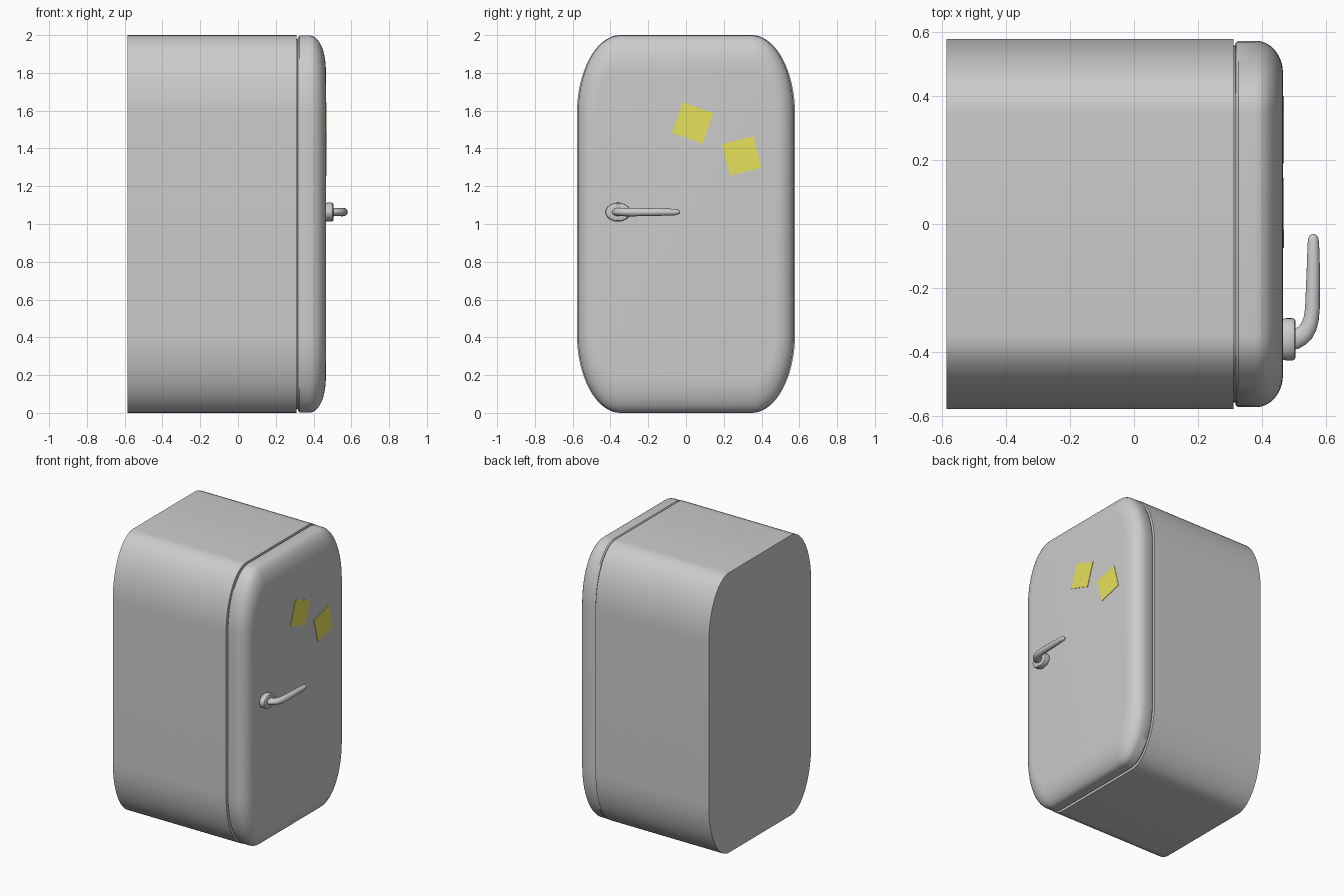
import bpy, bmesh, math

if "Cube" in bpy.data.objects:
    bpy.data.objects.remove(bpy.data.objects["Cube"])

HALF_Y, HALF_Z = 0.578, 1.0     # half width and half height
RY, RZ = 0.23, 0.42             # elliptical corner radii
SEG = 16


def outline(inset_y, inset_z):
    """Rounded rectangle in the yz plane, shrunk by the insets."""
    ry, rz = RY - inset_y, RZ - inset_z
    cy, cz = HALF_Y - RY, HALF_Z - RZ
    pts = []
    for k, (sy, sz) in enumerate([(1, 1), (-1, 1), (-1, -1), (1, -1)]):
        for i in range(SEG + 1):
            a = math.pi / 2 * (k + i / SEG)
            pts.append((sy * cy + ry * math.cos(a), 1 + sz * cz + rz * math.sin(a)))
    return pts


def finish(bm, name, angle=35):
    bmesh.ops.recalc_face_normals(bm, faces=bm.faces)
    me = bpy.data.meshes.new(name)
    bm.to_mesh(me)
    bm.free()
    ob = bpy.data.objects.new(name, me)
    bpy.context.collection.objects.link(ob)
    bpy.ops.object.select_all(action='DESELECT')
    ob.select_set(True)
    bpy.context.view_layer.objects.active = ob
    bpy.ops.object.shade_smooth_by_angle(angle=math.radians(angle))
    return ob


def loft(name, rings):
    """Skin a list of closed point rings and cap both ends."""
    bm = bmesh.new()
    loops = [[bm.verts.new(p) for p in ring] for ring in rings]
    n = len(loops[0])
    for a, b in zip(loops, loops[1:]):
        for i in range(n):
            j = (i + 1) % n
            bm.faces.new((a[i], a[j], b[j], b[i]))
    bm.faces.new(loops[0])
    bm.faces.new(loops[-1])
    return finish(bm, name)


def slab(name, sections):
    return loft(name, [[(x, y, z) for y, z in outline(iy, iz)] for x, iy, iz in sections])


# cabinet and the recessed seal behind the door
slab("cabinet", [(-0.585, 0, 0), (0.31, 0, 0)])
slab("door_seal", [(0.305, 0.02, 0.02), (0.325, 0.02, 0.02)])

# door with a small back edge and a large soft front edge
door = [(0.316, 0.02, 0.02), (0.318, 0.011, 0.01), (0.326, 0.006, 0.002)]
for i in range(11):
    t = math.pi / 2 * i / 10
    k = 1 - math.cos(t)
    door.append((0.38 + 0.085 * math.sin(t), 0.006 + 0.1 * k, 0.002 + 0.18 * k))
slab("door", door)

# handle rosette: oval disc with soft rim
HY, HZ = -0.36, 1.063
rosette = [(0.46, 0.92), (0.468, 0.98), (0.476, 1.0), (0.495, 1.0),
           (0.501, 0.96), (0.505, 0.85), (0.505, 0.5)]
loft("handle_rosette", [[(x, HY + 0.066 * s * math.cos(a), HZ + 0.05 * s * math.sin(a))
                         for a in [math.tau * i / 32 for i in range(32)]]
                        for x, s in rosette])

# lever: (x, y, half thickness, half height), bending out then along the door
path = [(0.495, -0.357, 0.036, 0.023), (0.507, -0.356, 0.034, 0.022),
        (0.520, -0.351, 0.030, 0.021), (0.534, -0.340, 0.028, 0.021),
        (0.545, -0.322, 0.026, 0.022), (0.553, -0.298, 0.024, 0.022),
        (0.557, -0.265, 0.023, 0.022), (0.560, -0.150, 0.021, 0.020),
        (0.560, -0.060, 0.018, 0.017), (0.560, -0.045, 0.016, 0.015),
        (0.560, -0.036, 0.011, 0.010), (0.560, -0.031, 0.004, 0.004)]
rings = []
for i, (x, y, w, h) in enumerate(path):
    p, q = path[max(i - 1, 0)], path[min(i + 1, len(path) - 1)]
    dx, dy = q[0] - p[0], q[1] - p[1]
    d = math.hypot(dx, dy)
    nx, ny = dy / d, -dx / d
    rings.append([(x + nx * w * math.cos(a), y + ny * w * math.cos(a), HZ + h * math.sin(a))
                  for a in [math.tau * k / 20 for k in range(20)]])
lever = loft("handle_lever", rings)
lever.data.polygons.foreach_set("use_smooth", [True] * len(lever.data.polygons))

# two yellow paper notes stuck to the door
yellow = bpy.data.materials.new("yellow_paper")
yellow.diffuse_color = (0.8, 0.75, 0.1, 1)
yellow.use_nodes = True
yellow.node_tree.nodes["Principled BSDF"].inputs["Base Color"].default_value = yellow.diffuse_color
for n, (y, z, rot) in enumerate([(0.035, 1.535, -19), (0.295, 1.36, 14.5)], 1):
    bpy.ops.mesh.primitive_cube_add(size=1, location=(0.466, y, z),
                                    rotation=(math.radians(rot), 0, 0))
    note = bpy.context.object
    note.name = f"paper_note_{n}"
    note.scale = (0.004, 0.172, 0.172)
    note.data.materials.append(yellow)
